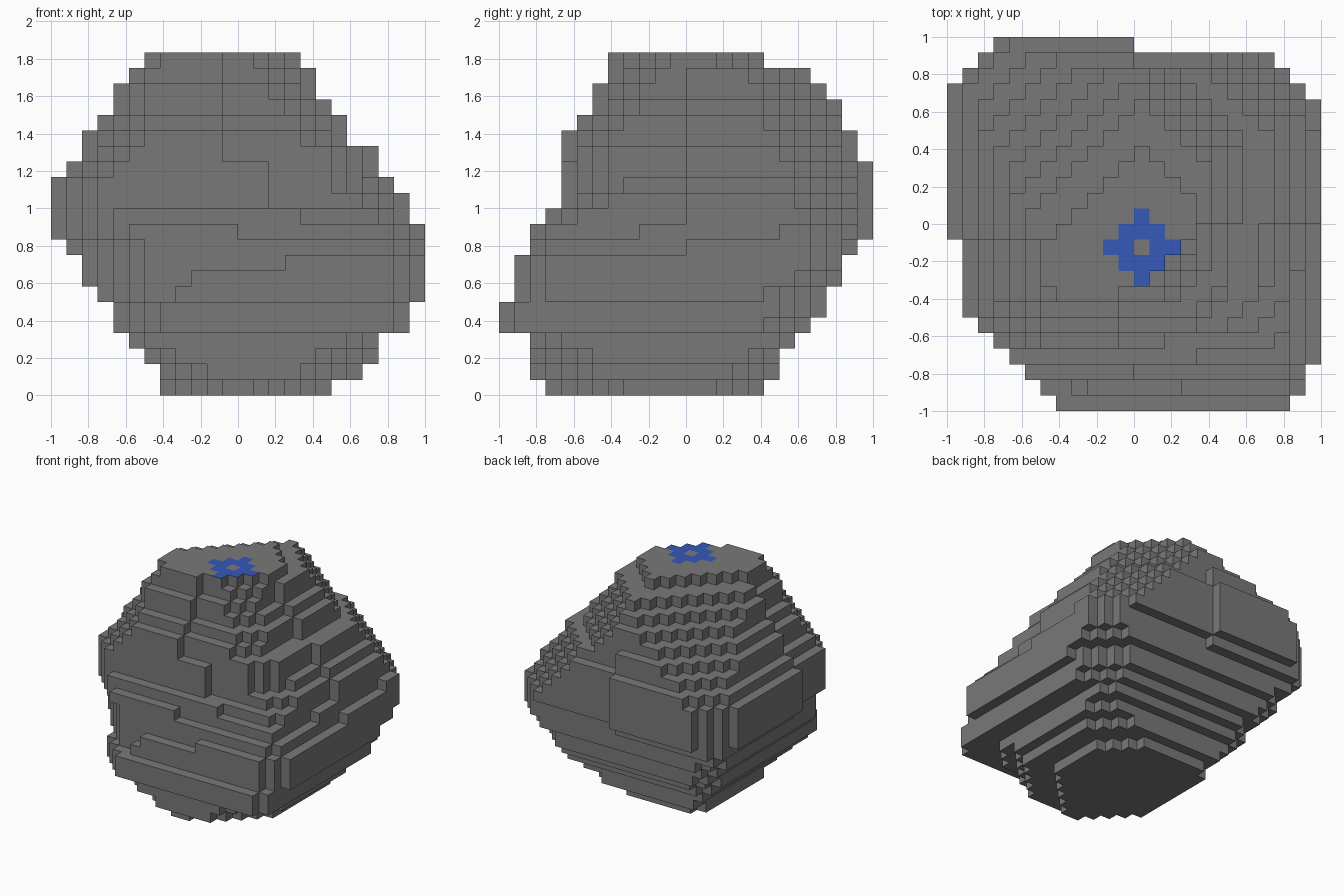
import bpy
import bmesh

default = bpy.data.objects.get("Cube")
if default:
    bpy.data.objects.remove(default, do_unlink=True)

CELL = 1 / 12      # block edge length
LAYERS = 22


def material(name, rgb):
    mat = bpy.data.materials.new(name)
    mat.use_nodes = True
    mat.diffuse_color = (*rgb, 1)
    bsdf = mat.node_tree.nodes["Principled BSDF"]
    bsdf.inputs["Base Color"].default_value = (*rgb, 1)
    bsdf.inputs["Roughness"].default_value = 0.9
    return mat


def ramp(layer, knots):
    """Piecewise linear value of a slanted facet at a layer."""
    for (a, va), (b, vb) in zip(knots, knots[1:]):
        if a <= layer <= b:
            return va + (vb - va) * (layer - a) / (b - a)
    return knots[-1][1]


# Side profiles, in blocks outward from the axis, bottom layer first
left = [5, 5, 6, 7, 8, 8, 9, 10, 10, 11, 12, 12, 12, 12, 11, 10, 10, 9, 8, 8, 7, 6]
right = [6, 8, 9, 9, 11, 11] + [12] * 5 + [11, 11, 10, 9, 9, 7, 7, 6, 5, 5, 4]
front = [9, 10, 10, 10, 12, 12, 11, 11, 11, 10, 10, 9] + [8] * 5 + [7, 6, 6, 5, 5]
back = [5, 6, 6, 7, 8, 9, 9, 10, 10, 11] + [12] * 5 + [11, 11, 10, 10, 9, 8, 5]

# Slanted corner facets, as (layer, reach) pairs
back_right = [(0, 8), (1, 11), (3, 15), (6, 17), (7, 19), (10, 20), (20, 8.2), (21, 6)]
back_left = [(0, 9), (4, 14), (9, 20.5), (13, 21), (20, 7.5), (21, 4.6)]
front_left = [(0, 9.2), (1, 12), (2, 14), (4, 16.5), (5, 16.5), (6, 15.2), (9, 15.2),
              (10, 16.2), (13, 16.2), (18, 12), (21, 10)]
front_right_cut = [(0, 5), (2, 4), (4, 1.9), (5, 1.9), (6, 2.9), (8, 2.9), (10, 2),
                   (13, 5), (21, 4.5)]

# Where the leaning front wall steps in: layer -> (side, x of the step)
front_steps = {6: (-1, -4), 7: (-1, -3), 8: (-1, 3), 10: (1, 0), 11: (1, 4)}
for layer in range(12, LAYERS):
    front_steps[layer] = (1, 2 if layer < 15 else -1)


def solid(i, j, k):
    """True where the block lies inside every facet of the rock."""
    if not 0 <= k < LAYERS:
        return False
    x, y = i + 0.5, j + 0.5
    # the upper walls lean slightly, so each steps in by one block part way along
    leaning = 9 <= k < LAYERS - 1
    west = left[k] - (leaning and y < -1)
    if k == 10:
        east = right[k] - (y < 6) - (y < -3)
    else:
        east = right[k] - (leaning and y < 0)
    north = back[k] - (9 <= k < 17 and x > 0)
    side, step = front_steps.get(k, (0, 0))
    south = front[k] - (side * (x - step) > 0)
    if not (-west < x < east and -south < y < north):
        return False
    front_right = right[k] + front[k] - ramp(k, front_right_cut)
    return (x + y < ramp(k, back_right)
            and y - x < ramp(k, back_left)
            and -x - y < ramp(k, front_left)
            and x - y < front_right)


def on_mark(i, j, k):
    """Ring-shaped diamond of coloured blocks on the summit."""
    return k == LAYERS - 1 and 1 <= abs(i) + abs(j + 2) <= 2


# Block rock: one square for every exposed side of a block
bm = bmesh.new()
corners = {}


def vertex(p):
    if p not in corners:
        corners[p] = bm.verts.new([c * CELL for c in p])
    return corners[p]


def add_side(cell, axis, sign):
    u, v = (axis + 1) % 3, (axis + 2) % 3
    points = []
    for du, dv in ((0, 0), (1, 0), (1, 1), (0, 1)):
        p = list(cell)
        p[axis] += sign > 0
        p[u] += du
        p[v] += dv
        points.append(vertex(tuple(p)))
    face = bm.faces.new(points if sign > 0 else points[::-1])
    if axis == 2 and sign > 0 and on_mark(*cell):
        face.material_index = 1


for k in range(LAYERS):
    for i in range(-12, 12):
        for j in range(-12, 12):
            if not solid(i, j, k):
                continue
            for axis in range(3):
                for sign in (-1, 1):
                    beside = [i, j, k]
                    beside[axis] += sign
                    if not solid(*beside):
                        add_side((i, j, k), axis, sign)

mesh = bpy.data.meshes.new("block_rock")
bm.to_mesh(mesh)
bm.free()
mesh.materials.append(material("stone grey", (0.19, 0.19, 0.19)))
mesh.materials.append(material("mark blue", (0.036, 0.1, 0.48)))
rock = bpy.data.objects.new("block_rock", mesh)
bpy.context.collection.objects.link(rock)
